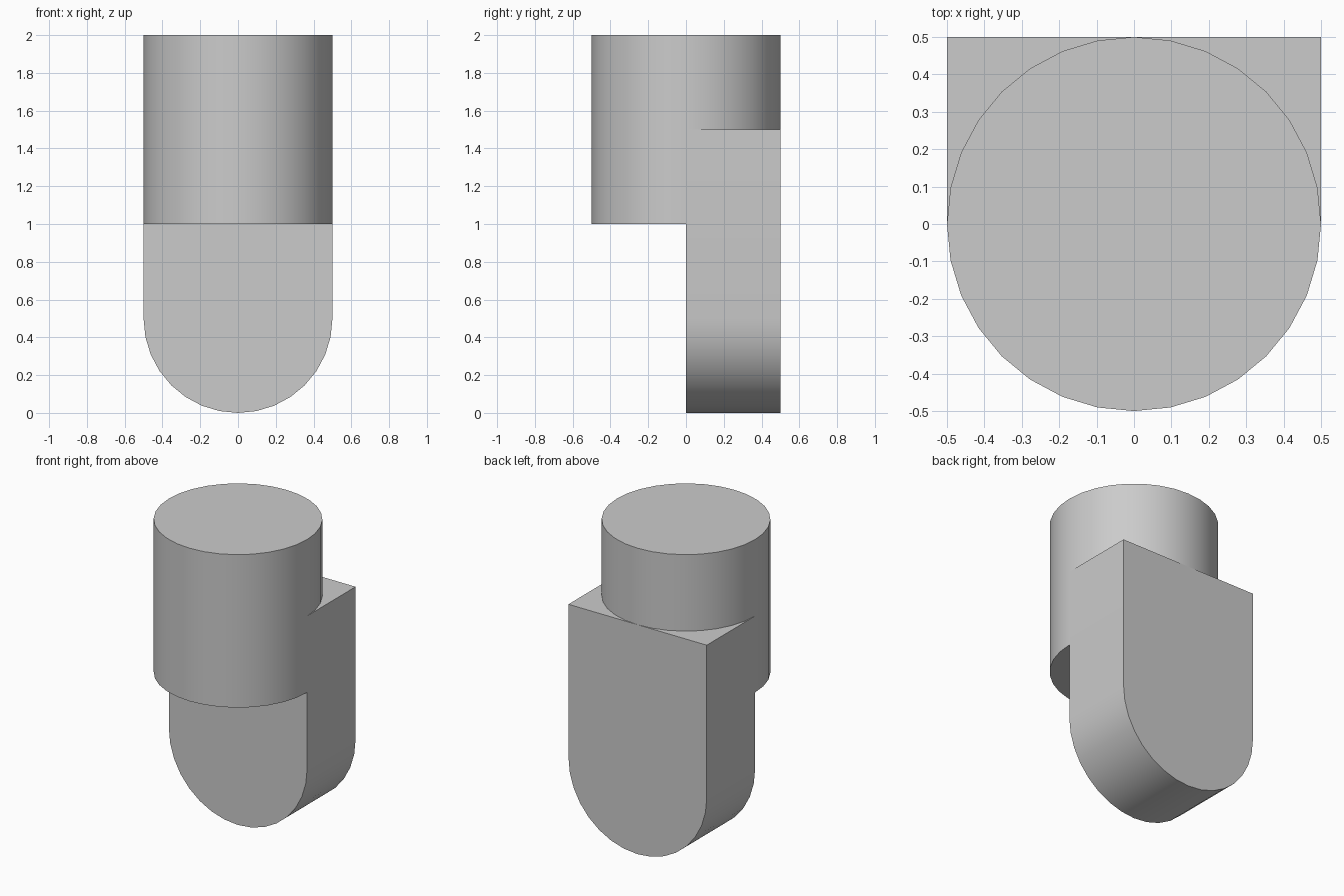
import bpy, bmesh, math

if "Cube" in bpy.data.objects:
    bpy.data.objects.remove(bpy.data.objects["Cube"])

R = 0.5
SIDES = 32


def extruded(name, profile, offset):
    """Make a smooth-sided solid by extruding a closed profile."""
    bm = bmesh.new()
    face = bm.faces.new([bm.verts.new(p) for p in profile])
    result = bmesh.ops.extrude_face_region(bm, geom=[face], use_keep_orig=True)
    moved = [g for g in result["geom"] if isinstance(g, bmesh.types.BMVert)]
    bmesh.ops.translate(bm, vec=offset, verts=moved)
    bmesh.ops.recalc_face_normals(bm, faces=bm.faces)
    mesh = bpy.data.meshes.new(name)
    bm.to_mesh(mesh)
    bm.free()
    obj = bpy.data.objects.new(name, mesh)
    bpy.context.collection.objects.link(obj)
    bpy.ops.object.select_all(action='DESELECT')
    obj.select_set(True)
    bpy.context.view_layer.objects.active = obj
    bpy.ops.object.shade_smooth_by_angle(angle=math.radians(30))
    return obj


def arc(start, end, steps):
    """Points on a circle of radius R, as (horizontal, vertical) pairs."""
    angles = [start + (end - start) * i / steps for i in range(steps + 1)]
    return [(R * math.cos(a), R * math.sin(a)) for a in angles]


# Upright round post
circle = arc(0, 2 * math.pi, SIDES)[:-1]
extruded("post", [(x, y, 1.0) for x, y in circle], (0, 0, 1.0))

# Round-bottomed plate behind the post's centre line
outline = [(x, 0, z + R) for x, z in arc(math.pi, 2 * math.pi, SIDES // 2)]
outline += [(R, 0, 1.5), (-R, 0, 1.5)]
extruded("rounded_plate", outline, (0, 0.5, 0))
